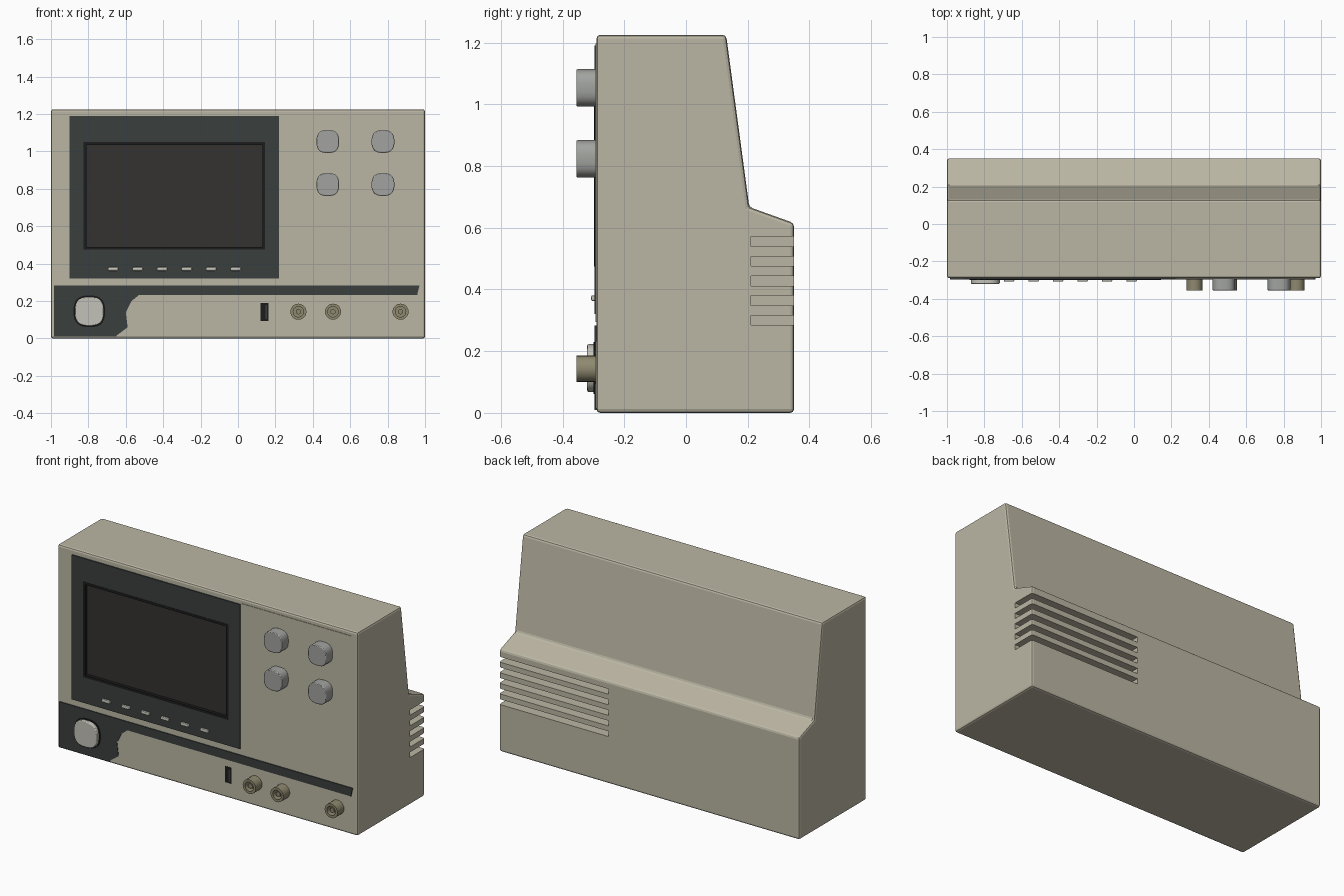
import bpy, bmesh
from math import cos, sin, pi, copysign, radians
from mathutils import Matrix

if "Cube" in bpy.data.objects:
    bpy.data.objects.remove(bpy.data.objects["Cube"])

FRONT = -0.29


def material(name, rgb):
    m = bpy.data.materials.new(name)
    m.diffuse_color = (*rgb, 1)
    m.use_nodes = True
    m.node_tree.nodes["Principled BSDF"].inputs["Base Color"].default_value = m.diffuse_color
    return m


BEIGE = material("beige", (0.50, 0.47, 0.37))
DARK = material("dark_trim", (0.042, 0.05, 0.048))
BLACK = material("black", (0.012, 0.012, 0.012))
GLASS = material("screen_glass", (0.033, 0.032, 0.031))
GREY = material("grey_knob", (0.36, 0.37, 0.35))
LIGHT = material("light_button", (0.55, 0.54, 0.48))
BRASS = material("connector_metal", (0.27, 0.25, 0.16))


def finish(name, bm, mat=None, bevel=0, segs=2, smooth=False):
    bmesh.ops.recalc_face_normals(bm, faces=bm.faces)
    me = bpy.data.meshes.new(name)
    bm.to_mesh(me)
    bm.free()
    ob = bpy.data.objects.new(name, me)
    bpy.context.collection.objects.link(ob)
    if mat:
        me.materials.append(mat)
    if bevel:
        b = ob.modifiers.new("bevel", 'BEVEL')
        b.width, b.segments, b.limit_method = bevel, segs, 'ANGLE'
        b.angle_limit = radians(35)
    if smooth:
        bpy.ops.object.select_all(action='DESELECT')
        bpy.context.view_layer.objects.active = ob
        ob.select_set(True)
        bpy.ops.object.shade_smooth_by_angle(angle=radians(35))
    return ob


def extrude(bm, pts, a, b, axis='y'):
    """Extrude an outline from a to b: (x, z) points along y, or (y, z) points along x."""
    at = (lambda p, t: (p[0], t, p[1])) if axis == 'y' else (lambda p, t: (t, *p))
    lo = [bm.verts.new(at(p, a)) for p in pts]
    hi = [bm.verts.new(at(p, b)) for p in pts]
    bm.faces.new(lo)
    bm.faces.new(hi[::-1])
    for i in range(len(pts)):
        j = (i + 1) % len(pts)
        bm.faces.new((lo[i], lo[j], hi[j], hi[i]))


def prism(name, pts, a, b, mat=None, axis='y', **kw):
    bm = bmesh.new()
    extrude(bm, pts, a, b, axis)
    return finish(name, bm, mat, **kw)


def rect(x0, x1, z0, z1):
    return [(x0, z0), (x1, z0), (x1, z1), (x0, z1)]


def squircle(cx, cz, rx, rz, n=24, e=2.7):
    out = []
    for i in range(n):
        t = 2 * pi * (i + 0.5) / n
        c, s = cos(t), sin(t)
        out.append((cx + rx * copysign(abs(c) ** (2 / e), c),
                    cz + rz * copysign(abs(s) ** (2 / e), s)))
    return out


def cut(ob, cutter):
    m = ob.modifiers.new("cut", 'BOOLEAN')
    m.operation, m.solver, m.object = 'DIFFERENCE', 'EXACT', cutter
    cutter.hide_render = True
    cutter.hide_set(True)


# Housing: one side profile swept across the width
body = prism("housing", [(FRONT, 0), (0.35, 0), (0.35, 0.615), (0.205, 0.667),
                         (0.13, 1.225), (FRONT, 1.225)],
             -1, 1, BEIGE, axis='x', bevel=0.012)

# Vent slots through the rear right corner
bm = bmesh.new()
for i in range(5):
    z = 0.30 + 0.0638 * i
    extrude(bm, rect(0.27, 1.1, z - 0.016, z + 0.016), 0.21, 0.45)
cut(body, finish("vent_cutter", bm))

# Screen surround with a recessed display
surround = prism("screen_surround", rect(-0.90, 0.22, 0.32, 1.19), FRONT + 0.004, -0.297, DARK)
recess = prism("screen_cutter", rect(-0.82, 0.14, 0.48, 1.045), -0.4, -0.272)
cut(body, recess)
cut(surround, recess)
frame = prism("screen_frame", rect(-0.825, 0.145, 0.475, 1.05), -0.272, -0.2985, BLACK)
inner = prism("frame_cutter", rect(-0.81, 0.13, 0.49, 1.035), -0.4, -0.2)
cut(frame, inner)
prism("screen", rect(-0.815, 0.135, 0.485, 1.04), -0.26, -0.279, GLASS)

# Soft keys under the screen
for i in range(6):
    x = -0.668 + 0.131 * i
    prism("soft_key", rect(x - 0.028, x + 0.028, 0.362, 0.381), FRONT, -0.308, LIGHT,
          bevel=0.006)

# Raised control panels
prism("control_panel", rect(0.225, 0.96, 0.295, 1.197), FRONT + 0.004, -0.293, BEIGE)
edge = [(-0.53, 0.232), (-0.57, 0.20), (-0.60, 0.14), (-0.59, 0.06), (-0.65, 0.015)]
prism("lower_panel", edge + [(0.96, 0.015), (0.96, 0.232)], FRONT + 0.004, -0.293, BEIGE)

# Dark band running along the front and down around the power button
prism("dark_band", [(-0.985, 0.283), (-0.985, 0.01), (-0.65, 0.01)] + edge[::-1]
      + [(0.958, 0.232), (0.97, 0.283)], FRONT + 0.004, -0.296, DARK)

# Rotary knobs and power button
for x in (0.48, 0.775):
    for z in (0.823, 1.053):
        prism("knob", squircle(x, z, 0.061, 0.061), FRONT, -0.355, GREY, bevel=0.004, smooth=True)
prism("power_button_rim", squircle(-0.795, 0.145, 0.085, 0.085), FRONT, -0.300, BLACK)
prism("power_button", squircle(-0.795, 0.145, 0.078, 0.078), FRONT, -0.32, LIGHT,
      bevel=0.005, smooth=True)

# Data port
prism("data_port", rect(0.12, 0.163, 0.094, 0.19), FRONT, -0.2955, BLACK)
prism("data_port_tongue", rect(0.146, 0.154, 0.105, 0.179), FRONT, -0.297, DARK)

# Coaxial connectors, lathed around the y axis
profile = [(0.043, FRONT), (0.043, -0.355), (0.028, -0.355), (0.028, -0.315),
           (0.014, -0.315), (0.014, -0.345), (0, -0.345)]
for x in (0.323, 0.508, 0.869):
    bm = bmesh.new()
    vs = [bm.verts.new((r, y, 0)) for r, y in profile]
    es = [bm.edges.new(p) for p in zip(vs, vs[1:])]
    bmesh.ops.spin(bm, geom=vs + es, cent=(0, 0, 0), axis=(0, 1, 0), angle=2 * pi, steps=20)
    bmesh.ops.remove_doubles(bm, verts=bm.verts, dist=1e-5)
    bmesh.ops.holes_fill(bm, edges=[e for e in bm.edges if e.is_boundary], sides=0)
    bmesh.ops.transform(bm, matrix=Matrix.Translation((x, 0, 0.143)), verts=bm.verts)
    finish("coax_connector", bm, BRASS, smooth=True)
